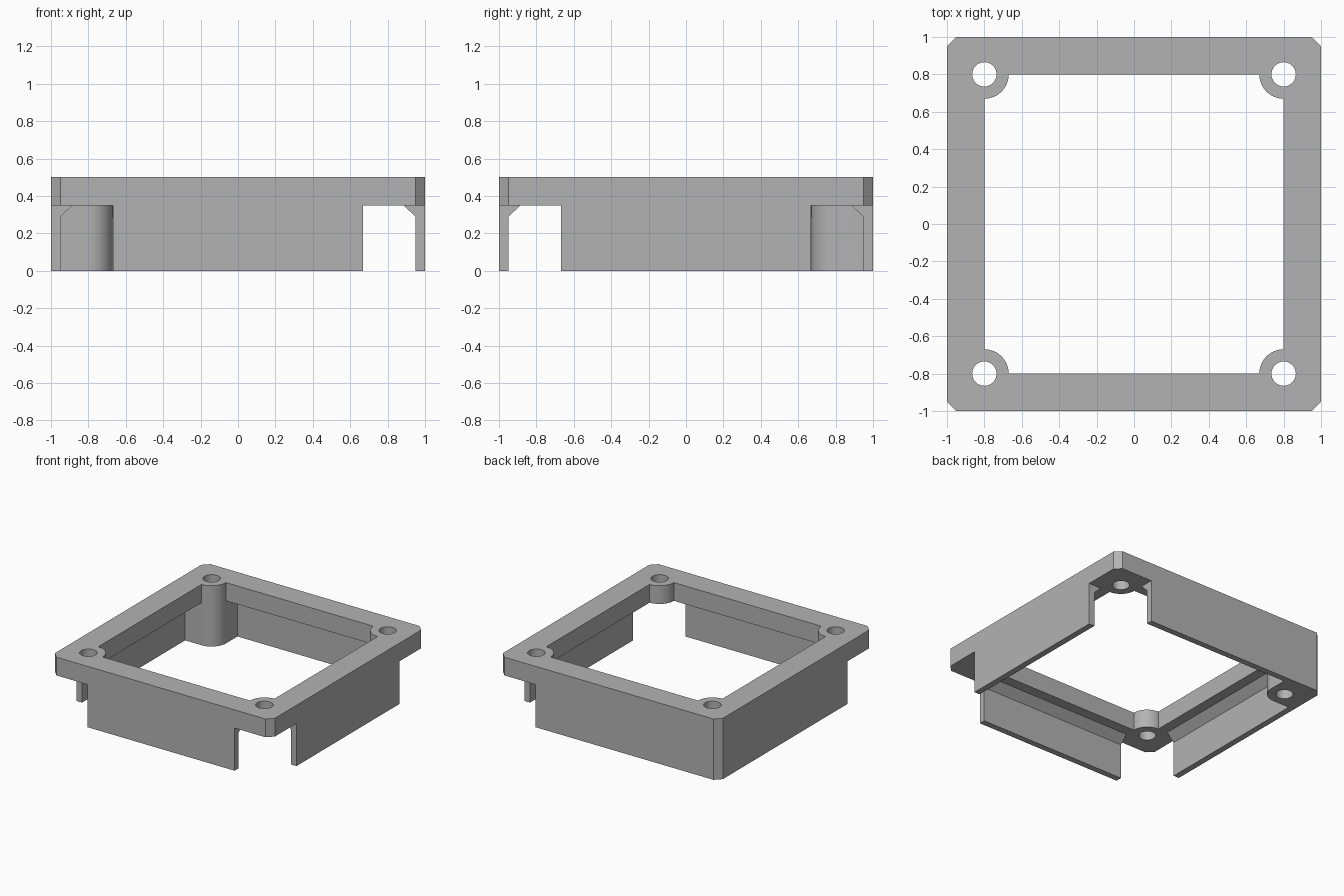
import bpy, bmesh, math

if "Cube" in bpy.data.objects:
    bpy.data.objects.remove(bpy.data.objects["Cube"], do_unlink=True)

TOP, LEDGE = 0.5, 0.35       # overall height, underside of the top ring
HOLE_POS, HOLE_R, BOSS_R = 0.8, 0.065, 0.13

grey = bpy.data.materials.new("plain grey")
grey.use_nodes = True
grey.diffuse_color = (0.45, 0.45, 0.45, 1)
grey.node_tree.nodes["Principled BSDF"].inputs["Base Color"].default_value = (0.45, 0.45, 0.45, 1)


def loft(name, sections):
    """Solid through stacked (outline, z) sections with equal point counts."""
    bm = bmesh.new()
    rings = [[bm.verts.new((x, y, z)) for x, y in outline] for outline, z in sections]
    bm.faces.new(rings[0])
    bm.faces.new(rings[-1])
    for low, high in zip(rings, rings[1:]):
        for i in range(len(low)):
            j = (i + 1) % len(low)
            bm.faces.new((low[i], low[j], high[j], high[i]))
    bmesh.ops.recalc_face_normals(bm, faces=bm.faces)
    mesh = bpy.data.meshes.new(name)
    bm.to_mesh(mesh)
    bm.free()
    mesh.materials.append(grey)
    obj = bpy.data.objects.new(name, mesh)
    bpy.context.collection.objects.link(obj)
    return obj


def square(h):
    return [(-h, -h), (h, -h), (h, h), (-h, h)]


def arc(x, y, r, start, end, steps):
    angles = [math.radians(start + (end - start) * i / steps) for i in range(steps + 1)]
    return [(x + r * math.cos(a), y + r * math.sin(a)) for a in angles]


def cut(target, tool):
    mod = target.modifiers.new("cut", 'BOOLEAN')
    mod.operation, mod.solver, mod.object = 'DIFFERENCE', 'EXACT', tool
    bpy.context.view_layer.objects.active = target
    bpy.ops.object.modifier_apply(modifier=mod.name)
    bpy.data.objects.remove(tool, do_unlink=True)


# Outer block with bevelled vertical corners
c = 0.95
outline = [(-c, -1), (c, -1), (1, -c), (1, c), (c, 1), (-c, 1), (-1, c), (-1, -c)]
frame = loft("fan_frame", [(outline, 0), (outline, TOP)])

# Hollow: thin skirt below, sloped shoulder, narrower opening through the ring
hollow = loft("hollow_cutter", [(square(0.95), -0.1), (square(0.95), 0.288),
                                (square(0.885), LEDGE), (square(HOLE_POS), LEDGE),
                                (square(HOLE_POS), TOP + 0.1)])

# Rounded screw posts are left standing in the corners of the hollow
edge = HOLE_POS - BOSS_R
post = [(0.97, 0.97), (edge, 0.97)] + arc(HOLE_POS, HOLE_POS, BOSS_R, 180, 270, 20) + [(0.97, edge)]
corners = [(sx, sy) for sx in (-1, 1) for sy in (-1, 1)]
for sx, sy in corners:
    shape = [(sx * x, sy * y) for x, y in post]
    cut(hollow, loft("post_cutter", [(shape, -0.2), (shape, TOP + 0.2)]))
cut(frame, hollow)

# Three corners are notched away under the ring; the back right one stays solid
notch = [(0.669, 0.669), (1.1, 0.669), (1.1, 1.1), (0.669, 1.1)]
for sx, sy in corners:
    if (sx, sy) != (-1, 1):
        shape = [(sx * x, sy * y) for x, y in notch]
        cut(frame, loft("notch_cutter", [(shape, -0.1), (shape, LEDGE)]))

# Screw holes
for sx, sy in corners:
    shape = arc(sx * HOLE_POS, sy * HOLE_POS, HOLE_R, 0, 360, 48)[:-1]
    cut(frame, loft("hole_cutter", [(shape, -0.1), (shape, TOP + 0.1)]))

bpy.ops.object.select_all(action='DESELECT')
frame.select_set(True)
bpy.context.view_layer.objects.active = frame
bpy.ops.object.shade_smooth_by_angle(angle=math.radians(30))
